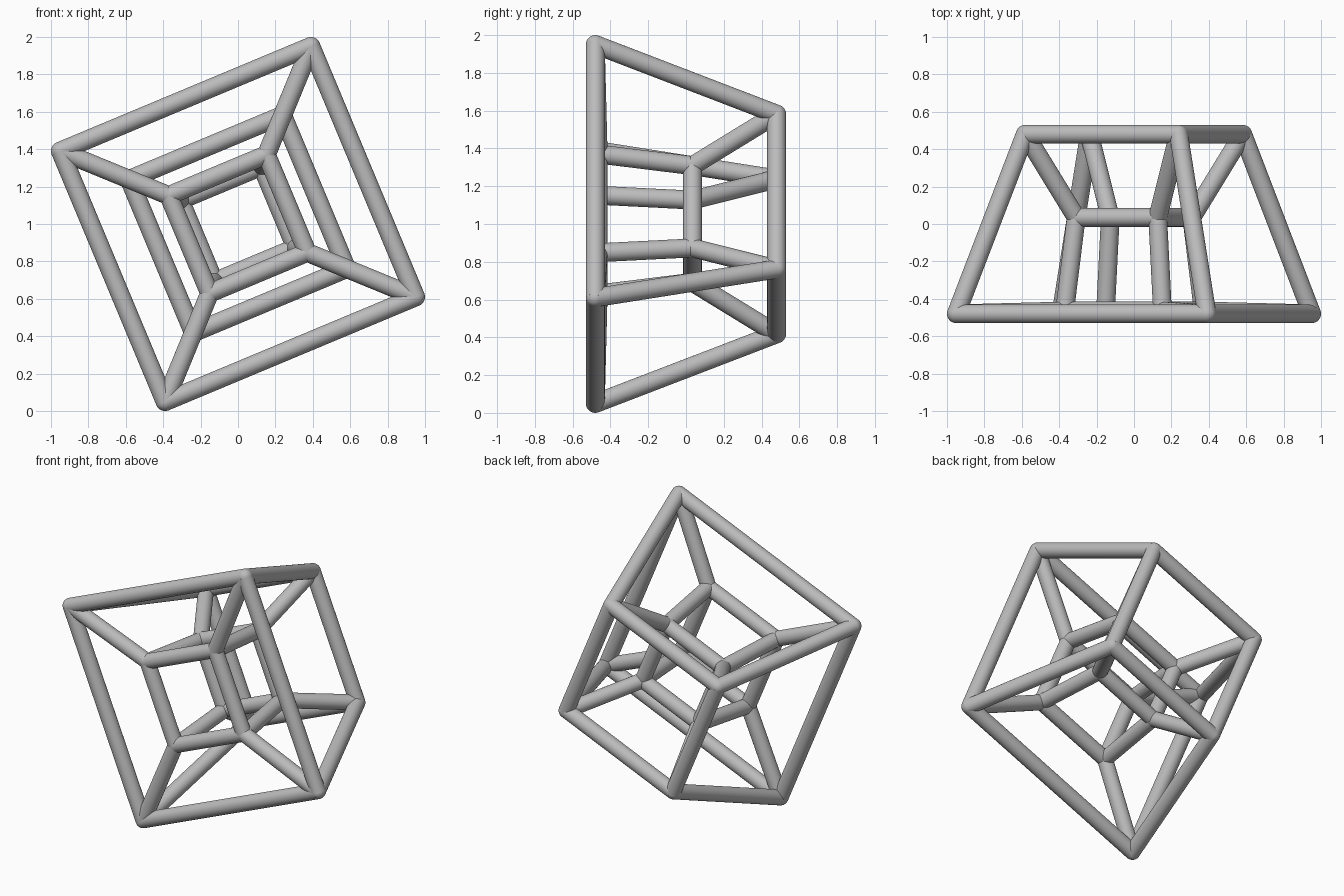
import bpy
import bmesh
from mathutils import Matrix, Vector

cube = bpy.data.objects.get("Cube")
if cube:
    bpy.data.objects.remove(cube, do_unlink=True)

RADIUS = 0.05
SIDES = 32

grey = bpy.data.materials.new("plain_grey")
grey.use_nodes = True
colour = (0.5, 0.5, 0.5, 1)
grey.diffuse_color = colour
grey.node_tree.nodes["Principled BSDF"].inputs["Base Color"].default_value = colour


def square(scale, y):
    """Four corners of a tilted square facing the front."""
    u, v = 0.95 * scale, 0.39 * scale
    return [Vector((x, y, 1 + z)) for x, z in ((v, u), (-u, v), (-v, -u), (u, -v))]


def add_tube(bm, a, b):
    axis = b - a
    turn = axis.to_track_quat('Z', 'Y').to_matrix().to_4x4()
    bmesh.ops.create_cone(bm, cap_ends=True, segments=SIDES, radius1=RADIUS,
                          radius2=RADIUS, depth=axis.length,
                          matrix=Matrix.Translation((a + b) / 2) @ turn)


def build(name, tubes, joints=()):
    """One object from tubes and rounded joints."""
    bm = bmesh.new()
    for a, b in tubes:
        add_tube(bm, a, b)
    for p in joints:
        bmesh.ops.create_uvsphere(bm, u_segments=SIDES, v_segments=16,
                                  radius=RADIUS, matrix=Matrix.Translation(p))
    mesh = bpy.data.meshes.new(name)
    bm.to_mesh(mesh)
    bm.free()
    mesh.materials.append(grey)
    obj = bpy.data.objects.new(name, mesh)
    bpy.context.collection.objects.link(obj)
    bpy.ops.object.select_all(action='DESELECT')
    obj.select_set(True)
    bpy.context.view_layer.objects.active = obj
    bpy.ops.object.shade_smooth_by_angle()


# Four nested squares
frames = {
    "outer_front": square(1, -0.48),
    "outer_back": square(0.612, 0.48),
    "inner_front": square(0.39, -0.465),
    "inner_back": square(0.325, 0.035),
}
for name, pts in frames.items():
    build(name + "_frame", zip(pts, pts[1:] + pts[:1]), pts)

# Bars joining matching corners of the squares
links = {
    "outer_side_bars": ("outer_front", "outer_back"),
    "inner_side_bars": ("inner_front", "inner_back"),
    "front_spokes": ("outer_front", "inner_front"),
    "back_spokes": ("outer_back", "inner_back"),
}
for name, (a, b) in links.items():
    build(name, zip(frames[a], frames[b]))
